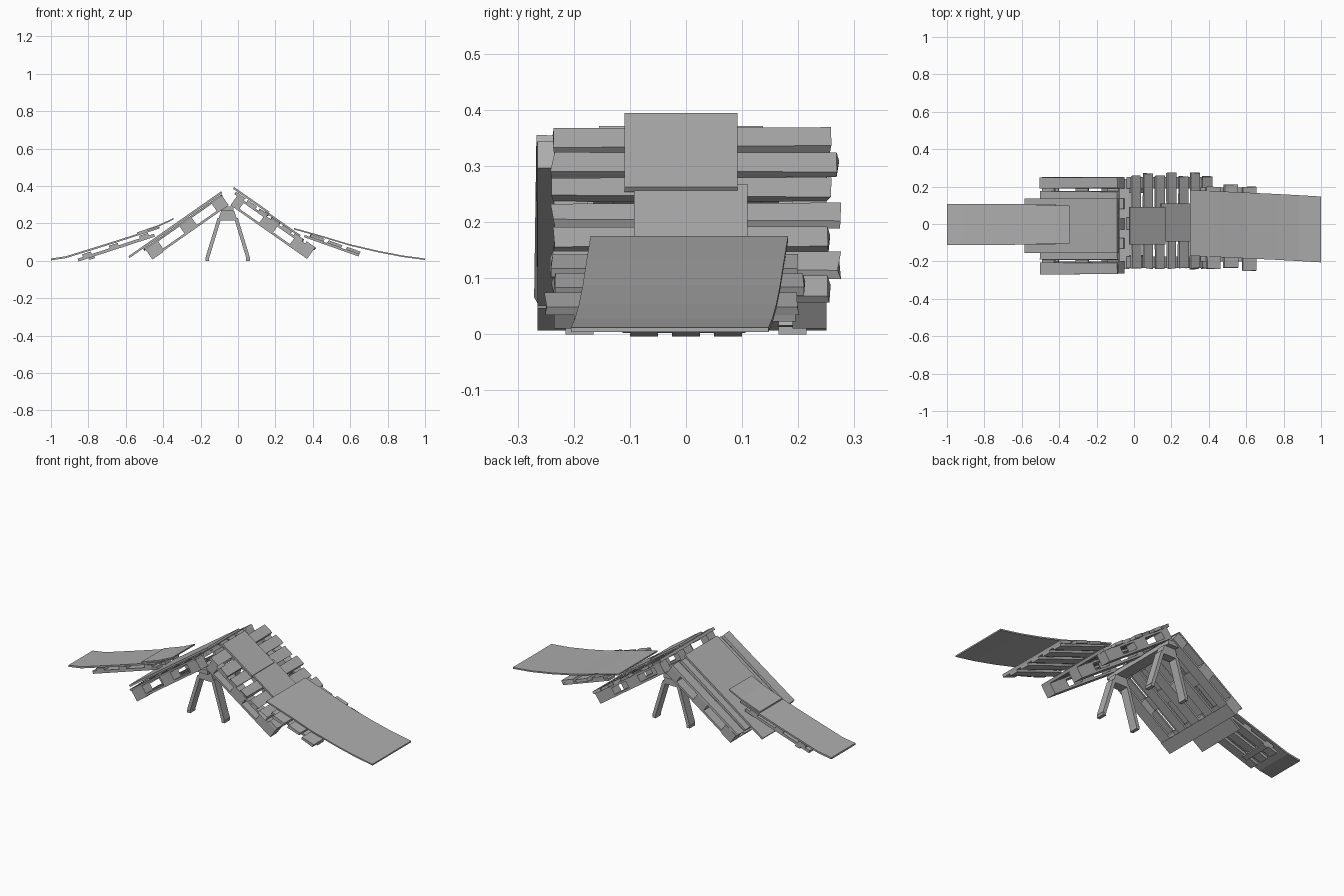
import bpy, random
from math import radians
from mathutils import Matrix, Vector

random.seed(4)
old = bpy.data.objects.get("Cube")
if old:
    bpy.data.objects.remove(old)

grey = bpy.data.materials.new("weathered grey")
grey.use_nodes = True
tone = (0.42, 0.42, 0.42, 1)
grey.diffuse_color = tone
grey.node_tree.nodes["Principled BSDF"].inputs["Base Color"].default_value = tone

QUADS = [(0, 1, 3, 2), (4, 6, 7, 5), (0, 4, 5, 1), (2, 3, 7, 6), (0, 2, 6, 4), (1, 5, 7, 3)]


def make(name, verts, faces):
    mesh = bpy.data.meshes.new(name)
    mesh.from_pydata(verts, [], faces)
    mesh.materials.append(grey)
    obj = bpy.data.objects.new(name, mesh)
    bpy.context.collection.objects.link(obj)
    import bmesh
    bm = bmesh.new()
    bm.from_mesh(mesh)
    bmesh.ops.recalc_face_normals(bm, faces=bm.faces)
    bm.to_mesh(mesh)
    bm.free()
    return obj


def frame(x, z, angle, side):
    """Sloping frame: u runs down the slope, w points out of the top face."""
    rot = Matrix.Rotation(radians(angle), 4, 'Y')
    return Matrix.Diagonal((side, 1, 1, 1)) @ Matrix.Translation((x, 0, z)) @ rot


def box(name, m, u, y, w, jitter=0.0):
    def j():
        return random.uniform(-jitter, jitter)
    verts = [m @ Vector((a + j(), b + j(), c)) for a in u for b in y for c in w]
    return make(name, verts, QUADS)


def sheet(name, path, y_start, y_end, thick):
    """Bent sheet following an x-z path, tapering between two widths."""
    n = len(path) - 1
    verts, faces = [], []
    for i, (x, z) in enumerate(path):
        t = i / n
        ys = [a + (b - a) * t for a, b in zip(y_start, y_end)]
        verts += [(x, y, z - d) for d in (0, thick) for y in ys]
    for i in range(n):
        a, b = 4 * i, 4 * i + 4
        faces += [(a + p, a + q, b + q, b + p) for p, q in ((0, 1), (1, 3), (3, 2), (2, 0))]
    faces += [(0, 2, 3, 1), (4 * n, 4 * n + 1, 4 * n + 3, 4 * n + 2)]
    return make(name, verts, faces)


def blocks_and_rails(prefix, m, rows, blocks):
    # Spacer blocks in three rows, each row on a bottom rail
    for r, row in enumerate(rows):
        for b, span in enumerate(blocks):
            box(f"{prefix}_block_{r}_{b}", m, span, row, (-0.058, -0.014))
        box(f"{prefix}_bottom_rail_{r}", m, (0, 0.5), row, (-0.07, -0.058))


# Pallet with boards laid across the slope
right = frame(0.0, 0.354, 35, 1)
rows = [(-0.235, -0.175), (-0.03, 0.035), (0.19, 0.25)]
blocks_and_rails("cross_pallet", right, rows, [(0, 0.05), (0.18, 0.27), (0.38, 0.5)])
for r, row in enumerate(rows):
    box(f"cross_pallet_top_rail_{r}", right, (0, 0.5), row, (-0.02, -0.008))
for i in range(7):
    u = -0.015 + i * 0.077
    back = 0.272 if i % 2 else 0.255
    box(f"cross_board_{i}", right, (u, u + 0.056), (-0.238, back), (-0.01, 0.006), 0.005)

# Pallet with boards laid along the slope
left = frame(0.09, 0.354, 35, -1)
rows = [(-0.265, -0.2), (-0.03, 0.03), (0.19, 0.25)]
spans = [(0, 0.07), (0.2, 0.28), (0.42, 0.5)]
blocks_and_rails("long_pallet", left, rows, spans)
for i, span in enumerate(spans):
    box(f"long_pallet_crossbar_{i}", left, span, (-0.265, 0.25), (-0.024, -0.012))
for i, (a, b) in enumerate([(-0.267, -0.205), (-0.19, -0.13), (-0.11, -0.05),
                            (-0.035, 0.025), (0.04, 0.1), (0.115, 0.175), (0.19, 0.25)]):
    box(f"long_board_{i}", left, (0, 0.505), (a, b), (-0.012, 0.0), 0.004)
for i, y in enumerate((-0.13, 0.08)):
    box(f"long_pallet_underboard_{i}", left, (0, 0.5), (y, y + 0.055), (-0.07, -0.058))
box("long_pallet_foot_board", left, (0.43, 0.5), (-0.265, 0.25), (-0.074, -0.068))

# Trestle under the ridge
ridge = Matrix.Translation((-0.055, 0, 0))
box("trestle_cap", ridge, (-0.035, 0.03), (-0.24, 0.24), (0.265, 0.29))
for k, y in enumerate((-0.19, 0.19)):
    ys = (y - 0.025, y + 0.025)
    verts = [(x - 0.055, b, z) for x0, x1 in ((-0.052, -0.035), (0.052, 0.035))
             for b in ys for x, z in ((x0, 0.215), (x1, 0.267))]
    make(f"trestle_gusset_{k}", verts, QUADS)
    for s in (-1, 1):
        verts = []
        for x, z in ((0.035, 0.225), (0.1, 0.012)):
            for b in ys:
                verts += [(-0.055 + s * x, b, z), (-0.055 + s * (x + 0.019), b, z + 0.004)]
        make(f"trestle_leg_{k}_{'left' if s > 0 else 'right'}", verts, QUADS)

# Deck panels on the upper slopes
box("narrow_deck_upper", right, (-0.04, 0.19), (-0.11, 0.092), (0.01, 0.021))
box("narrow_deck_lower", right, (0.17, 0.40), (-0.093, 0.11), (0.004, 0.014))
box("wide_deck", left, (-0.01, 0.595), (-0.155, 0.137), (0.003, 0.014))

# Low supporting frame below the wide ramp
low_left = frame(0.36, 0.147, 19.5, 1)
for i in range(5):
    y = -0.2 + i * 0.085
    box(f"wide_support_slat_{i}", low_left, (0, 0.31), (y, y + 0.055), (-0.022, -0.01))
for i, (u, y0, y1) in enumerate([(0.03, -0.24, 0.2), (0.13, -0.235, 0.21), (0.235, -0.25, 0.2)]):
    box(f"wide_support_bar_{i}", low_left, (u, u + 0.075), (y0, y1), (-0.01, 0.006), 0.003)

# Low supporting frame below the narrow ramp
low_right = frame(0.45, 0.148, 18, -1)
for i in range(3):
    y = -0.1 + i * 0.075
    box(f"narrow_support_slat_{i}", low_right, (0, 0.43), (y, y + 0.05), (-0.02, -0.004))
for i, u in enumerate((0.03, 0.2, 0.35)):
    box(f"narrow_support_bar_{i}", low_right, (u, u + 0.05), (-0.1, 0.1), (-0.004, 0.01))
box("narrow_support_foot", low_right, (0.34, 0.37), (-0.065, 0.1), (-0.03, -0.02))

# Bent ramp sheets reaching the ground
sheet("wide_ramp", [(0.3, 0.175), (0.45, 0.133), (0.6, 0.088), (0.75, 0.053), (0.88, 0.028),
                    (1.0, 0.012)], (-0.17, 0.182), (-0.205, 0.147), 0.008)
sheet("narrow_ramp", [(-0.42, 0.183), (-0.55, 0.14), (-0.7, 0.092), (-0.82, 0.055),
                      (-0.92, 0.024), (-1.0, 0.012)], (-0.11, 0.108), (-0.113, 0.106), 0.01)
sheet("narrow_ramp_cover", [(-0.345, 0.228), (-0.42, 0.193), (-0.54, 0.151)],
      (-0.105, 0.1), (-0.105, 0.1), 0.008)
# Ground-contact strip at the trestle feet
for s in (-1, 1):
    x = -0.055 + s * 0.109
    box("trestle_foot_left" if s > 0 else "trestle_foot_right", Matrix.Translation((x, 0, 0)),
        (-0.01, 0.01), (-0.215, -0.165), (0.0, 0.014))
    box("trestle_back_foot_left" if s > 0 else "trestle_back_foot_right",
        Matrix.Translation((x, 0, 0)), (-0.01, 0.01), (0.165, 0.215), (0.0, 0.014))
